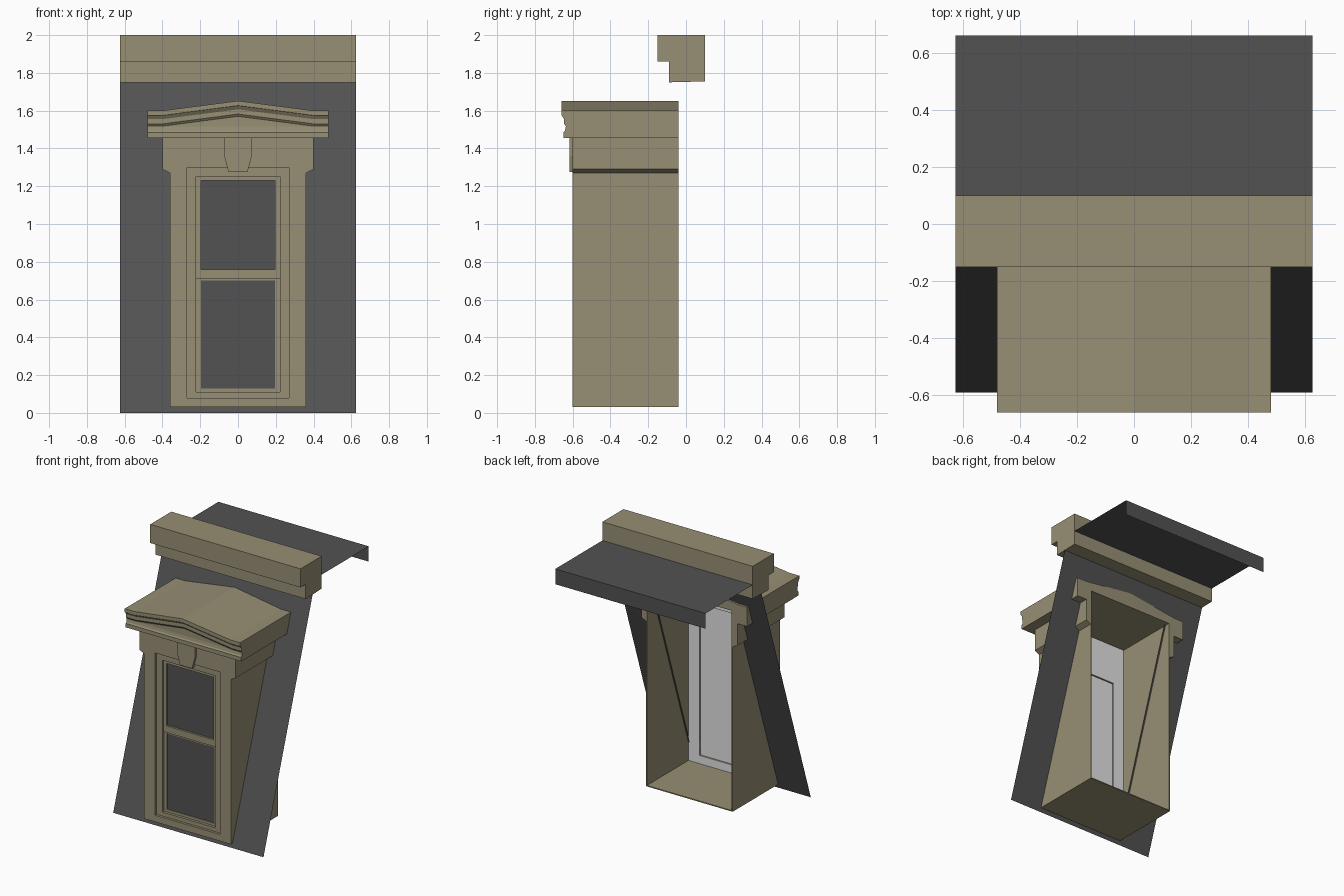
import bpy, bmesh

if "Cube" in bpy.data.objects:
    bpy.data.objects.remove(bpy.data.objects["Cube"])


def material(name, rgb):
    m = bpy.data.materials.new(name)
    m.diffuse_color = (*rgb, 1)
    m.use_nodes = True
    m.node_tree.nodes["Principled BSDF"].inputs["Base Color"].default_value = m.diffuse_color
    return m


STONE = material("tan_stone", (0.31, 0.275, 0.175))
SLATE = material("dark_slate", (0.085, 0.085, 0.085))
WHITE = material("white_backing", (0.76, 0.76, 0.76))


def finish(bm, name, mat, solid=True):
    if solid:
        bmesh.ops.recalc_face_normals(bm, faces=bm.faces)
    me = bpy.data.meshes.new(name)
    bm.to_mesh(me)
    bm.free()
    me.materials.append(mat)
    ob = bpy.data.objects.new(name, me)
    bpy.context.collection.objects.link(ob)
    return ob


def loft(name, rings, mat):
    """Closed solid through a series of matching rings."""
    bm = bmesh.new()
    vs = [[bm.verts.new(p) for p in r] for r in rings]
    n = len(vs[0])
    for a, b in zip(vs, vs[1:]):
        for i in range(n):
            j = (i + 1) % n
            bm.faces.new((a[i], a[j], b[j], b[i]))
    bm.faces.new(vs[0])
    bm.faces.new(vs[-1])
    return finish(bm, name, mat)


def box(name, x0, x1, y0, y1, z0, z1, mat):
    return loft(name, [[(x0, y, z0), (x1, y, z0), (x1, y, z1), (x0, y, z1)]
                       for y in (y0, y1)], mat)


def frame(name, outer, inner, y0, y1, mat):
    """Rectangular ring; outer and inner are (half width, bottom, top)."""
    def rect(r, y):
        w, b, t = r
        return [(-w, y, b), (w, y, b), (w, y, t), (-w, y, t)]
    bm = bmesh.new()
    loops = [[bm.verts.new(p) for p in rect(r, y)]
             for r, y in ((outer, y0), (inner, y0), (inner, y1), (outer, y1))]
    for k in range(4):
        a, b = loops[k], loops[(k + 1) % 4]
        for i in range(4):
            j = (i + 1) % 4
            bm.faces.new((a[i], a[j], b[j], b[i]))
    return finish(bm, name, mat)


def cut(target, cutter):
    mod = target.modifiers.new("cut", 'BOOLEAN')
    mod.object = cutter
    mod.operation = 'DIFFERENCE'
    mod.solver = 'EXACT'
    bpy.context.view_layer.objects.active = target
    bpy.ops.object.modifier_apply(modifier=mod.name)


# Roof sheet: steep slope with a dormer hole, flat top and rear skirt
EAVE, RIDGE, TOP = -0.59, 0.03, 1.86
rows = [(EAVE + (RIDGE - EAVE) * z / TOP, z) for z in (0, 0.1, 1.54, TOP)]
rows += [(0.66, TOP), (0.66, 1.745)]
xs = (-0.625, -0.34, 0.34, 0.625)
bm = bmesh.new()
grid = [[bm.verts.new((x, y, z)) for x in xs] for y, z in rows]
for r in range(5):
    for c in range(3):
        if (r, c) != (1, 1):
            bm.faces.new((grid[r][c], grid[r][c + 1], grid[r + 1][c + 1], grid[r + 1][c]))
finish(bm, "roof_sheet", SLATE, solid=False)

# Main roof cornice
prof = [(-0.15, 2), (-0.15, 1.86), (-0.09, 1.86), (-0.09, 1.75), (0.10, 1.755), (0.10, 2)]
loft("roof_cornice", [[(x, y, z) for y, z in prof] for x in (-0.625, 0.625)], STONE)

# Dormer body with wider header
half = [(0.36, 0.03), (0.36, 1.27), (0.40, 1.29), (0.40, 1.457)]
outline = half + [(-x, z) for x, z in reversed(half)]
body = loft("dormer_body", [[(x, y, z) for x, z in outline] for y in (-0.60, -0.04)], STONE)

# Pediment: moulding profile (y, z, follows the gable), swept across the gable line
prof = [(-0.04, 1.455, 0), (-0.648, 1.455, 0), (-0.648, 1.485, 0), (-0.64, 1.495, 0),
        (-0.636, 1.517, 0), (-0.636, 1.518, 1), (-0.645, 1.53, 1), (-0.645, 1.555, 1),
        (-0.657, 1.573, 1), (-0.66, 1.575, 1), (-0.66, 1.60, 1), (-0.04, 1.60, 1)]
line = [(-0.48, 0), (-0.40, 0), (0, 0.052), (0.40, 0), (0.48, 0)]
pediment = loft("pediment", [[(x, y, z + rise * f) for y, z, f in prof] for x, rise in line], STONE)

# Hollow inside and window opening
hollow = box("hollow_cutter", -0.352, 0.352, -0.535, 0.1, 0.038, 1.54, STONE)
opening = box("opening_cutter", -0.27, 0.27, -0.7, -0.5, 0.08, 1.30, STONE)
cut(body, hollow)
cut(body, opening)
cut(pediment, hollow)
for c in (hollow, opening):
    bpy.data.objects.remove(c)

# Keystone
key = [(0.05, 1.275), (0.073, 1.36), (0.073, 1.457)]
key = key + [(-x, z) for x, z in reversed(key)]
loft("keystone", [[(x, y, z) for x, z in key] for y in (-0.618, -0.59)], STONE)

# Window casing, sashes and glass
frame("window_casing", (0.27, 0.08, 1.30), (0.222, 0.11, 1.252), -0.582, -0.545, STONE)
frame("upper_sash", (0.222, 0.71, 1.252), (0.197, 0.76, 1.23), -0.570, -0.545, STONE)
frame("lower_sash", (0.222, 0.11, 0.71), (0.197, 0.13, 0.70), -0.562, -0.545, STONE)
box("window_glass", -0.21, 0.21, -0.555, -0.550, 0.12, 1.24, SLATE)

# White inner lining seen from behind
frame("inner_lining", (0.351, 0.039, 1.539), (0.26, 0.10, 1.24), -0.536, -0.531, WHITE)
box("inner_panel", -0.269, 0.269, -0.549, -0.544, 0.081, 1.299, WHITE)
frame("inner_reveal", (0.269, 0.09, 1.25), (0.26, 0.10, 1.24), -0.546, -0.532, STONE)
